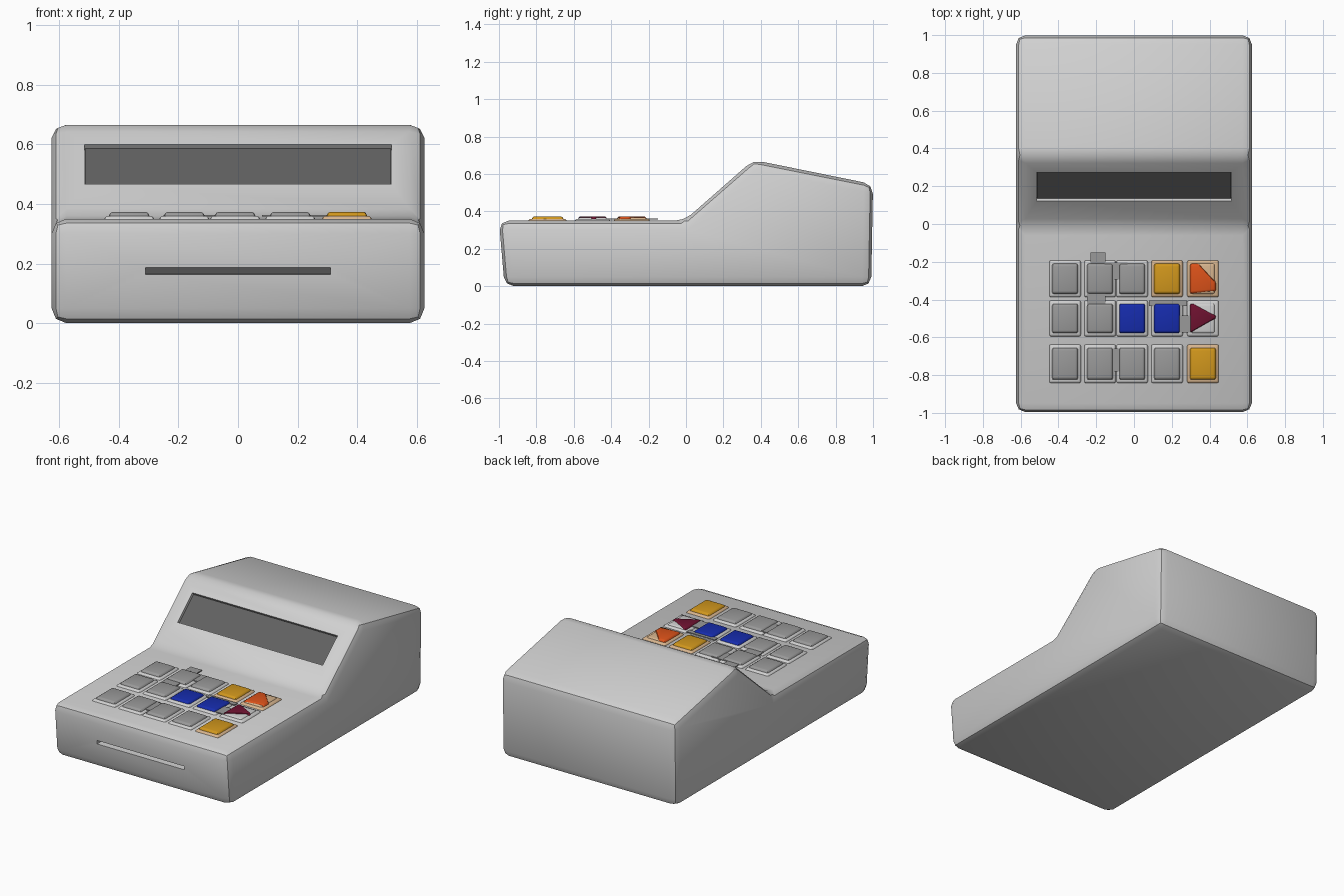
import bpy, bmesh, math
from mathutils import Matrix

cube = bpy.data.objects.get("Cube")
if cube:
    bpy.data.objects.remove(cube, do_unlink=True)


def material(name, r, g, b):
    m = bpy.data.materials.new(name)
    m.use_nodes = True
    m.diffuse_color = (r, g, b, 1)
    m.node_tree.nodes["Principled BSDF"].inputs["Base Color"].default_value = (r, g, b, 1)
    return m


SHELL = material("shell_grey", .63, .63, .63)
SCREEN = material("screen_dark", .12, .12, .12)
GREY = material("key_grey", .32, .32, .32)
YELLOW = material("key_yellow", .64, .31, .012)
ORANGE = material("key_orange", .72, .085, .01)
BLUE = material("key_blue", .008, .025, .42)
MAROON = material("key_maroon", .16, .006, .03)
PEACH = material("key_peach", .68, .46, .27)


def make_object(name, bm, mat):
    bmesh.ops.recalc_face_normals(bm, faces=bm.faces)
    mesh = bpy.data.meshes.new(name)
    bm.to_mesh(mesh)
    bm.free()
    ob = bpy.data.objects.new(name, mesh)
    bpy.context.collection.objects.link(ob)
    mesh.materials.append(mat)
    return ob


def loft(name, bottom, top, mat):
    """Solid between two matching outlines."""
    bm = bmesh.new()
    lo = [bm.verts.new(p) for p in bottom]
    hi = [bm.verts.new(p) for p in top]
    n = len(lo)
    bm.faces.new(lo[::-1])
    bm.faces.new(hi)
    for i in range(n):
        j = (i + 1) % n
        bm.faces.new((lo[i], lo[j], hi[j], hi[i]))
    return make_object(name, bm, mat)


def box(name, centre, size, mat, tilt=0):
    bm = bmesh.new()
    bmesh.ops.create_cube(bm, size=1)
    bm.transform(Matrix.Translation(centre) @ Matrix.Rotation(tilt, 4, 'X')
                 @ Matrix.Diagonal((*size, 1)))
    return make_object(name, bm, mat)


def activate(ob):
    bpy.ops.object.select_all(action='DESELECT')
    ob.select_set(True)
    bpy.context.view_layer.objects.active = ob


def bevel(ob, width, segments):
    activate(ob)
    mod = ob.modifiers.new("bevel", 'BEVEL')
    mod.width, mod.segments = width, segments
    mod.limit_method, mod.angle_limit = 'ANGLE', math.radians(20)
    bpy.ops.object.modifier_apply(modifier=mod.name)


def cut(ob, cutter):
    cutter.hide_render = True
    activate(ob)
    mod = ob.modifiers.new("cut", 'BOOLEAN')
    mod.operation, mod.solver, mod.object = 'DIFFERENCE', 'EXACT', cutter
    bpy.ops.object.modifier_apply(modifier=mod.name)
    bpy.data.objects.remove(cutter, do_unlink=True)


# Shell: side profile swept across the width
profile = [(-.97, 0), (-1, .35), (-.01, .35), (.36, .675), (1, .545), (.99, 0)]
W = .625
body = loft("body", [(-W, y, z) for y, z in profile], [(W, y, z) for y, z in profile], SHELL)
bevel(body, .05, 2)

# Display recess on the slope, and its dark panel
tilt = math.atan2(.325, .37)
normal = (0, -math.sin(tilt), math.cos(tilt))
middle = (0, .198, .533)


def along(d):
    return tuple(c + n * d for c, n in zip(middle, normal))


cut(body, box("display_cutter", along(.02), (1.03, .2, .09), SHELL, tilt))
box("display_panel", along(-.02), (1.025, .195, .008), SCREEN, tilt)

# Paper slot: a wedge bitten out of the front, flat at its lower lip
slot = [(-1.03, .162), (-.93, .166), (-.95, .176), (-1.03, .2)]
cut(body, loft("slot_cutter", [(-.31, y, z) for y, z in slot],
               [(.31, y, z) for y, z in slot], SHELL))
activate(body)
bpy.ops.object.shade_smooth_by_angle(angle=math.radians(35))

# Keypad: three rows of tapered keys on low skirts
TOP = .35


def key(name, x, y, w, d, low, high, taper, mat, shape=None):
    shape = shape or [(-.5, -.5), (.5, -.5), (.5, .5), (-.5, .5)]
    ob = loft(name, [(x + u * w, y + v * d, low) for u, v in shape],
              [(x + u * w * taper, y + v * d * taper, high) for u, v in shape], mat)
    bevel(ob, .008, 2)
    activate(ob)
    bpy.ops.object.shade_smooth_by_angle(angle=math.radians(35))


clipped = [(-.5, -.5), (.5, -.42), (.5, -.1), (-.15, .5), (-.5, .5)]
wedge = [(-.5, -.5), (.5, 0), (.5, .1), (-.35, .5), (-.5, .5)]
columns = [-.365, -.18, -.01, .175, .365]
rows = {
    "back": (-.29, .17, [GREY, GREY, GREY, YELLOW, ORANGE]),
    "middle": (-.5, .165, [GREY, GREY, BLUE, BLUE, MAROON]),
    "front": (-.74, .18, [GREY, GREY, GREY, GREY, YELLOW]),
}
for row, (y, depth, colours) in rows.items():
    for i, (x, mat) in enumerate(zip(columns, colours)):
        shape = {ORANGE: clipped, MAROON: wedge}.get(mat)
        label = f"{row}_key_{i + 1}"
        skirt = PEACH if mat in (YELLOW, ORANGE) else SHELL
        key(label + "_skirt", x, y, .175, depth + .035, TOP - .01, TOP + .01, .9, skirt)
        if shape:
            key(label + "_base", x, y, .13, depth, TOP, TOP + .017, .9, skirt)
        key(label, x, y, .145, depth, TOP, TOP + .023, .86, mat, shape)

# Grey bridges between neighbouring keys
for name, x, y, w, d in [("back_bridge", -.095, -.25, .12, .09),
                         ("back_tab", -.19, -.18, .08, .06),
                         ("column_bridge", -.2, -.4, .1, .07),
                         ("middle_bridge", .18, -.42, .2, .03),
                         ("right_bridge", .27, -.53, .1, .09),
                         ("front_bridge", -.095, -.72, .12, .12)]:
    box(name, (x, y, TOP + .01), (w, d, .006), GREY)
